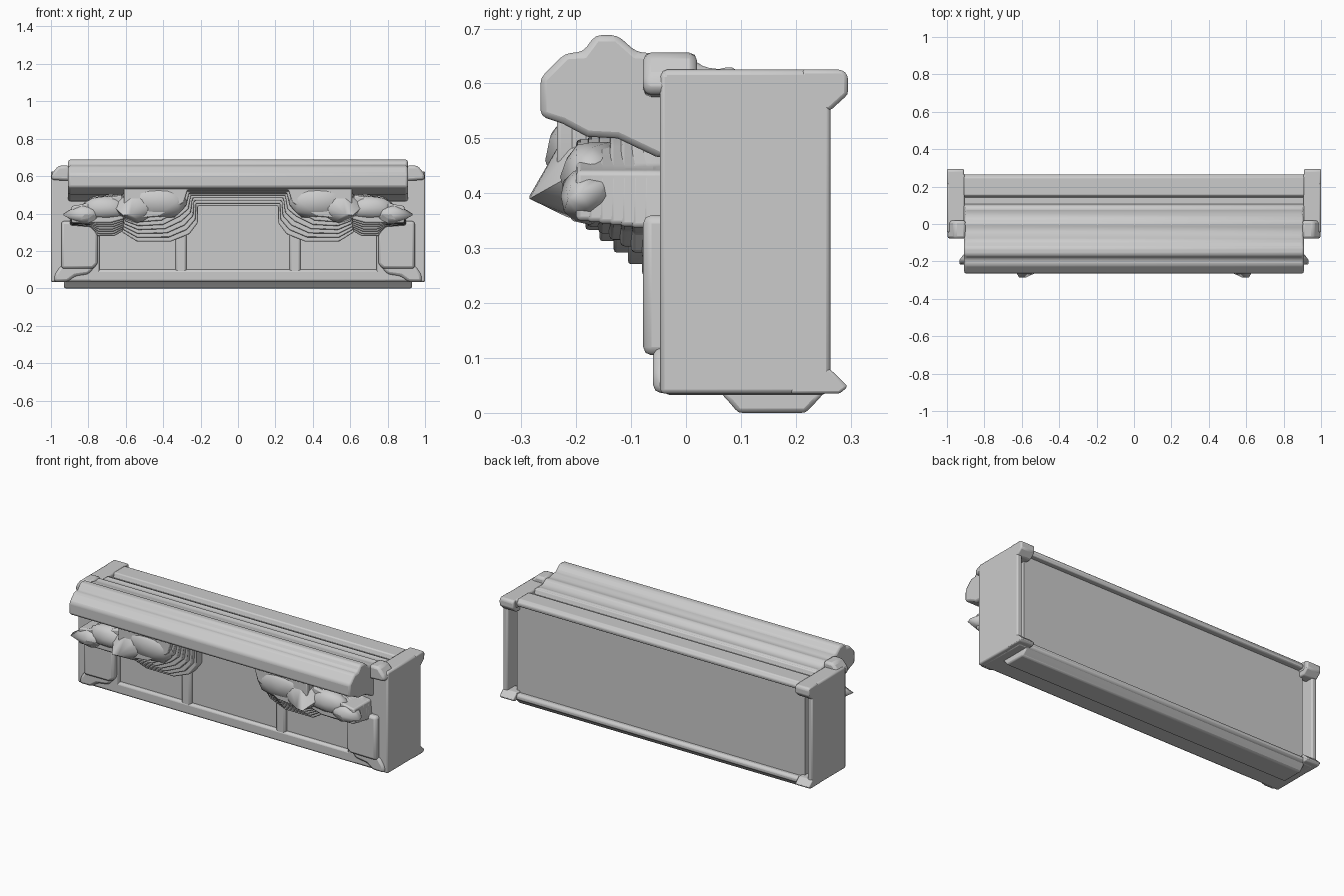
import bpy, bmesh, math, random
from mathutils import Vector

random.seed(4)


def finish(name, bm, bevel, mirror, angle=35):
    bmesh.ops.recalc_face_normals(bm, faces=bm.faces)
    me = bpy.data.meshes.new(name)
    bm.to_mesh(me)
    bm.free()
    ob = bpy.data.objects.new(name, me)
    bpy.context.collection.objects.link(ob)
    if bevel:
        m = ob.modifiers.new("bevel", 'BEVEL')
        m.width, m.segments, m.limit_method = bevel, 2, 'ANGLE'
        m.angle_limit = math.radians(25)
    if mirror:
        m = ob.modifiers.new("mirror", 'MIRROR')
        m.use_mirror_merge = False
    bpy.context.view_layer.objects.active = ob
    bpy.ops.object.select_all(action='DESELECT')
    ob.select_set(True)
    bpy.ops.object.shade_smooth_by_angle(angle=math.radians(angle))
    return ob


def prism(name, pts, a, b, axis='X', bevel=0.008, mirror=False):
    """Extrude a (y,z) profile along X, or an (x,z) profile along Y."""
    bm = bmesh.new()
    put = (lambda p, t: (t, p[0], p[1])) if axis == 'X' else (lambda p, t: (p[0], t, p[1]))
    v0 = [bm.verts.new(put(p, a)) for p in pts]
    v1 = [bm.verts.new(put(p, b)) for p in pts]
    bm.faces.new(v0)
    bm.faces.new(v1)
    n = len(pts)
    for i in range(n):
        bm.faces.new((v0[i], v0[(i + 1) % n], v1[(i + 1) % n], v1[i]))
    return finish(name, bm, bevel, mirror)


def box(name, x, y, z, bevel=0.01, mirror=False):
    pts = [(y[0], z[0]), (y[1], z[0]), (y[1], z[1]), (y[0], z[1])]
    return prism(name, pts, x[0], x[1], 'X', bevel, mirror)


def lump(name, c, r, tips=()):
    """Irregular rounded clump, optionally drawn out to a blunt tip."""
    bm = bmesh.new()
    bmesh.ops.create_icosphere(bm, subdivisions=2, radius=1)
    for v in bm.verts:
        d = v.co * random.uniform(0.9, 1.08)
        v.co = Vector((c[0] + d.x * r[0], c[1] + d.y * r[1], c[2] + d.z * r[2]))
    if tips:
        for tip in tips:
            bm.verts.new(tip)
        hull = bmesh.ops.convex_hull(bm, input=bm.verts)
        inner = [g for g in hull["geom_interior"] if isinstance(g, bmesh.types.BMVert)]
        bmesh.ops.delete(bm, geom=inner, context='VERTS')
    return finish(name, bm, 0, True, 60)


# Cabinet: core, back panel just inside the rails, thin end panels, base
box("core", (-0.98, 0.98), (-0.025, 0.13), (0.04, 0.6), 0)
box("back_panel", (-0.93, 0.93), (0.1, 0.232), (0.045, 0.6), 0)
box("end_panel", (0.968, 1.0), (-0.047, 0.263), (0.035, 0.62), 0.008, True)
box("bottom_rail", (-0.985, 0.985), (-0.045, 0.262), (0.033, 0.07), 0.014)
prism("base", [(0.06, 0.04), (0.08, 0.018), (0.095, 0.0), (0.218, 0.0), (0.235, 0.018),
               (0.255, 0.04)], -0.93, 0.93, bevel=0.008)

# Top rail with the long slot, and solid ends closing it
prism("top_rail", [(-0.04, 0.585), (0.263, 0.585), (0.266, 0.605), (0.25, 0.625), (0.153, 0.625),
                   (0.143, 0.597), (0.108, 0.597), (0.098, 0.625), (-0.04, 0.625)],
      -0.91, 0.91, bevel=0.006)
box("top_end", (0.905, 1.0), (-0.045, 0.27), (0.575, 0.625), 0.01, True)

# Projecting back corners
prism("top_back_corner", [(0.21, 0.625), (0.285, 0.625), (0.295, 0.615), (0.295, 0.58),
                          (0.262, 0.55), (0.21, 0.55)], 0.91, 1.0, bevel=0.008, mirror=True)
prism("bottom_back_corner", [(0.19, 0.035), (0.28, 0.035), (0.295, 0.048), (0.262, 0.08),
                             (0.19, 0.08)], 0.91, 1.0, bevel=0.005, mirror=True)

# Front frame around the recessed panels
box("front_rail", (-0.8, 0.8), (-0.047, 0.0), (0.035, 0.1), 0.012)
box("front_divider", (0.275, 0.335), (-0.045, 0.0), (0.06, 0.5), 0.012, True)

# Front corner posts
prism("front_post", [(0.75, 0.36), (0.75, 0.13), (0.775, 0.105), (0.945, 0.105), (0.945, 0.36)],
      -0.078, 0.0, 'Y', 0.015, True)
prism("post_side", [(-0.047, 0.04), (0.0, 0.04), (0.0, 0.6), (-0.047, 0.6)], 0.74, 0.998, mirror=True)
prism("post_foot", [(0.76, 0.12), (0.8, 0.075), (0.87, 0.065), (0.91, 0.036), (0.985, 0.036),
                    (0.98, 0.075), (0.95, 0.12)], -0.06, 0.03, 'Y', 0.015, True)

# Rippled roll overhanging the front
roll = [(0.1, 0.615), (0.085, 0.632), (0.06, 0.626), (0.03, 0.63), (0.005, 0.652), (-0.03, 0.646),
        (-0.06, 0.655), (-0.09, 0.657), (-0.125, 0.688), (-0.165, 0.688), (-0.188, 0.657),
        (-0.22, 0.655), (-0.265, 0.61), (-0.265, 0.54), (-0.225, 0.527), (-0.18, 0.503),
        (-0.125, 0.5), (-0.045, 0.462), (0.0, 0.5)]
prism("front_roll", roll, -0.908, 0.908, bevel=0.012)
prism("roll_end_ear", [(0.9, 0.575), (0.998, 0.58), (0.998, 0.61), (0.96, 0.656), (0.9, 0.656)],
      -0.078, 0.02, 'Y', 0.014, True)

# Hanging drapery: stacked layers whose lower edges climb toward the front
back = [(0.215, 0.44), (0.215, 0.35), (0.26, 0.29), (0.36, 0.25), (0.54, 0.25),
        (0.62, 0.30), (0.63, 0.45)]
front = [(0.27, 0.525), (0.29, 0.46), (0.34, 0.43), (0.42, 0.385), (0.53, 0.375),
         (0.6, 0.39), (0.61, 0.46)]
lobe_back = [(0.61, 0.31), (0.66, 0.28), (0.75, 0.28), (0.79, 0.325), (0.9, 0.335)]
lobe_front = [(0.61, 0.37), (0.68, 0.35), (0.74, 0.35), (0.79, 0.35), (0.89, 0.35)]


def blend(p, q, t):
    return [(a[0] + (b[0] - a[0]) * t, a[1] + (b[1] - a[1]) * t) for a, b in zip(p, q)]


LAYERS = 7
for i in range(LAYERS):
    t = i / (LAYERS - 1)
    half = blend(back, front, t) + [(0.63 - 0.02 * t, 0.545)]
    # Shared top edge joins the two swags, forming the stepped arch between them
    outline = half + [(-x, z) for x, z in reversed(half)]
    prism(f"drape_layer_{i + 1}", outline, -0.08 - 0.155 * t, -0.02, 'Y', 0.006)
    lobe = blend(lobe_back, lobe_front, t) + [(0.89, 0.44), (0.83, 0.45), (0.77, 0.5 - 0.03 * t),
                                              (0.62, 0.53 - 0.03 * t)]
    prism(f"side_drape_{i + 1}", lobe, -0.08 - 0.12 * t, -0.02, 'Y', 0.008, True)

# Gathered clumps on the drapery
lump("inner_clump", (0.43, -0.195, 0.46), (0.165, 0.058, 0.09))
lump("tip_clump", (0.54, -0.185, 0.435), (0.12, 0.06, 0.085),
     ((0.575, -0.285, 0.395), (0.615, -0.285, 0.39)))
lump("outer_clump", (0.71, -0.17, 0.43), (0.13, 0.058, 0.07))
lump("end_clump", (0.82, -0.175, 0.395), (0.085, 0.055, 0.05),
     ((0.932, -0.19, 0.4), (0.932, -0.215, 0.39)))
